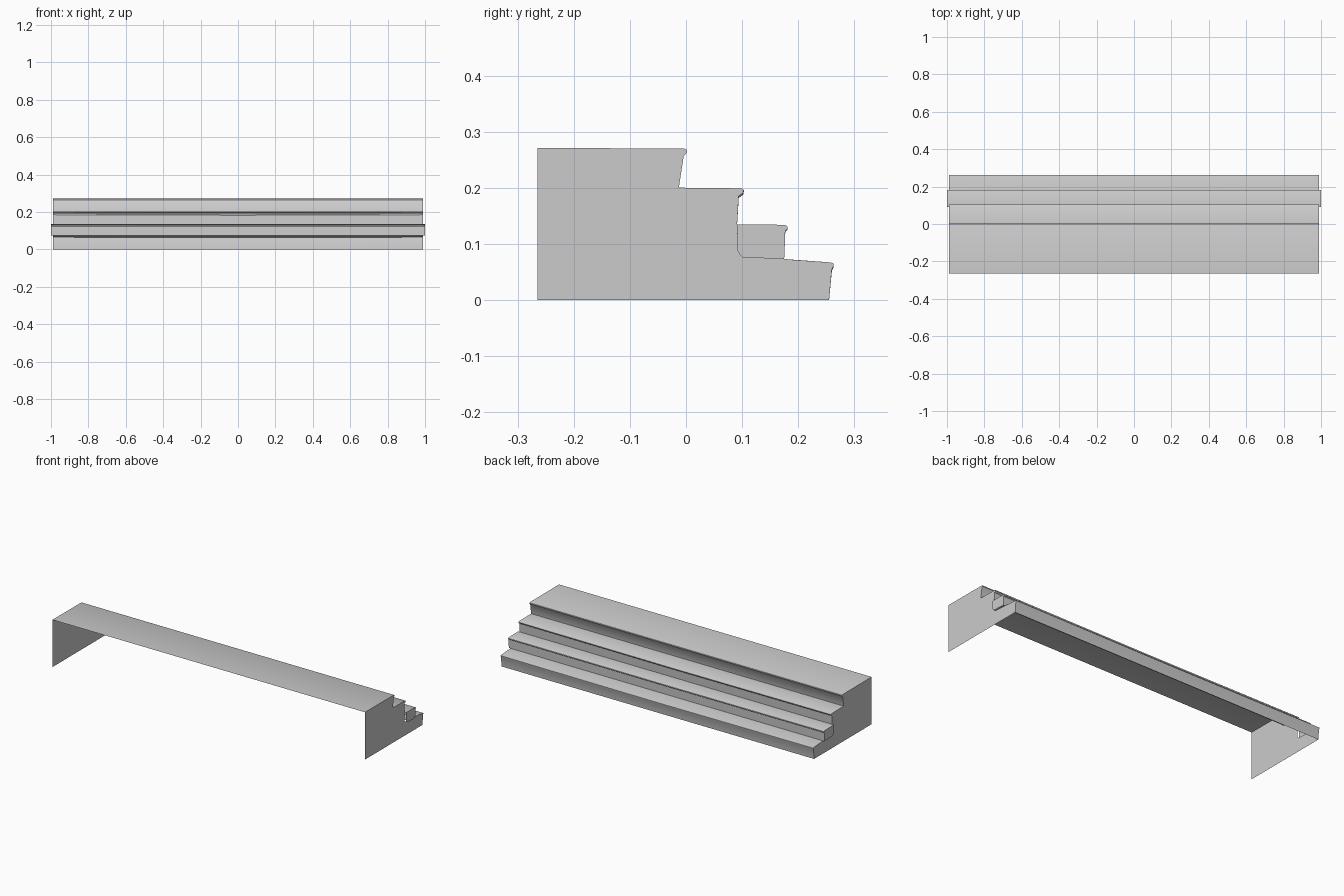
import bpy, bmesh

if "Cube" in bpy.data.objects:
    bpy.data.objects.remove(bpy.data.objects["Cube"])

BACK = -0.265

# Each step: tread and rounded nosing down to the riser foot (y, z), half length, sag at mid span
STEPS = {
    "top_step": ([(BACK, 0.271), (-0.004, 0.270), (0.001, 0.268), (0.002, 0.263),
                  (-0.004, 0.257), (-0.013, 0.199)], 0.99, 0.0),
    "third_step": ([(-0.013, 0.200), (0.099, 0.199), (0.103, 0.196), (0.102, 0.191),
                    (0.094, 0.185), (0.091, 0.134)], 0.99, 0.003),
    "second_step": ([(0.091, 0.135), (0.176, 0.134), (0.181, 0.131), (0.181, 0.127),
                     (0.177, 0.123), (0.175, 0.073)], 1.0, 0.002),
    "bottom_step": ([(0.175, 0.073), (0.258, 0.067), (0.263, 0.065), (0.263, 0.061),
                     (0.260, 0.055), (0.255, 0.0)], 0.99, 0.003),
}


def finish(name, bm):
    mesh = bpy.data.meshes.new(name)
    bm.to_mesh(mesh)
    bm.free()
    obj = bpy.data.objects.new(name, mesh)
    bpy.context.collection.objects.link(obj)
    return obj


def make_step(name, profile, half, sag):
    """Sweep the step profile along x, with a slightly worn middle."""
    bm = bmesh.new()
    rows = []
    for t in (-1, -0.6, 0, 0.6, 1):
        drop = sag * (1 - abs(t))
        last = len(profile) - 1
        rows.append([bm.verts.new((t * half, y, z - (drop if 0 < i < last else 0)))
                     for i, (y, z) in enumerate(profile)])
    for a, b in zip(rows, rows[1:]):
        for i in range(len(profile) - 1):
            bm.faces.new((a[i], a[i + 1], b[i + 1], b[i]))
    obj = finish(name, bm)
    bpy.ops.object.select_all(action='DESELECT')
    bpy.context.view_layer.objects.active = obj
    obj.select_set(True)
    bpy.ops.object.shade_smooth_by_angle(angle=0.7)


def make_panels(name, outline, x):
    """Flat end faces on both sides."""
    bm = bmesh.new()
    for side in (-1, 1):
        verts = [bm.verts.new((side * x, y, z)) for y, z in outline]
        bm.faces.new(verts if side > 0 else verts[::-1])
    finish(name, bm)


for step_name, (profile, half, sag) in STEPS.items():
    make_step(step_name, profile, half, sag)

# Main side panels, with the rounded inner corner behind the second step
make_panels("side_panel",
            [(BACK, 0), (0.255, 0), (0.260, 0.055), (0.263, 0.061), (0.263, 0.065),
             (0.258, 0.067), (0.101, 0.078), (0.096, 0.081), (0.092, 0.088),
             (0.091, 0.134), (0.094, 0.185), (0.102, 0.191), (0.103, 0.196),
             (0.099, 0.199), (BACK, 0.203)], 0.99)

# End faces of the top step and of the slightly longer second step
make_panels("top_step_end", [(BACK, 0.203)] + STEPS["top_step"][0][:0:-1] + [(BACK, 0.271)], 0.99)
make_panels("second_step_end",
            [(0.101, 0.076), (0.175, 0.073), (0.177, 0.123), (0.181, 0.127), (0.181, 0.131),
             (0.176, 0.134), (0.091, 0.135), (0.092, 0.088), (0.096, 0.081)], 1.0)
